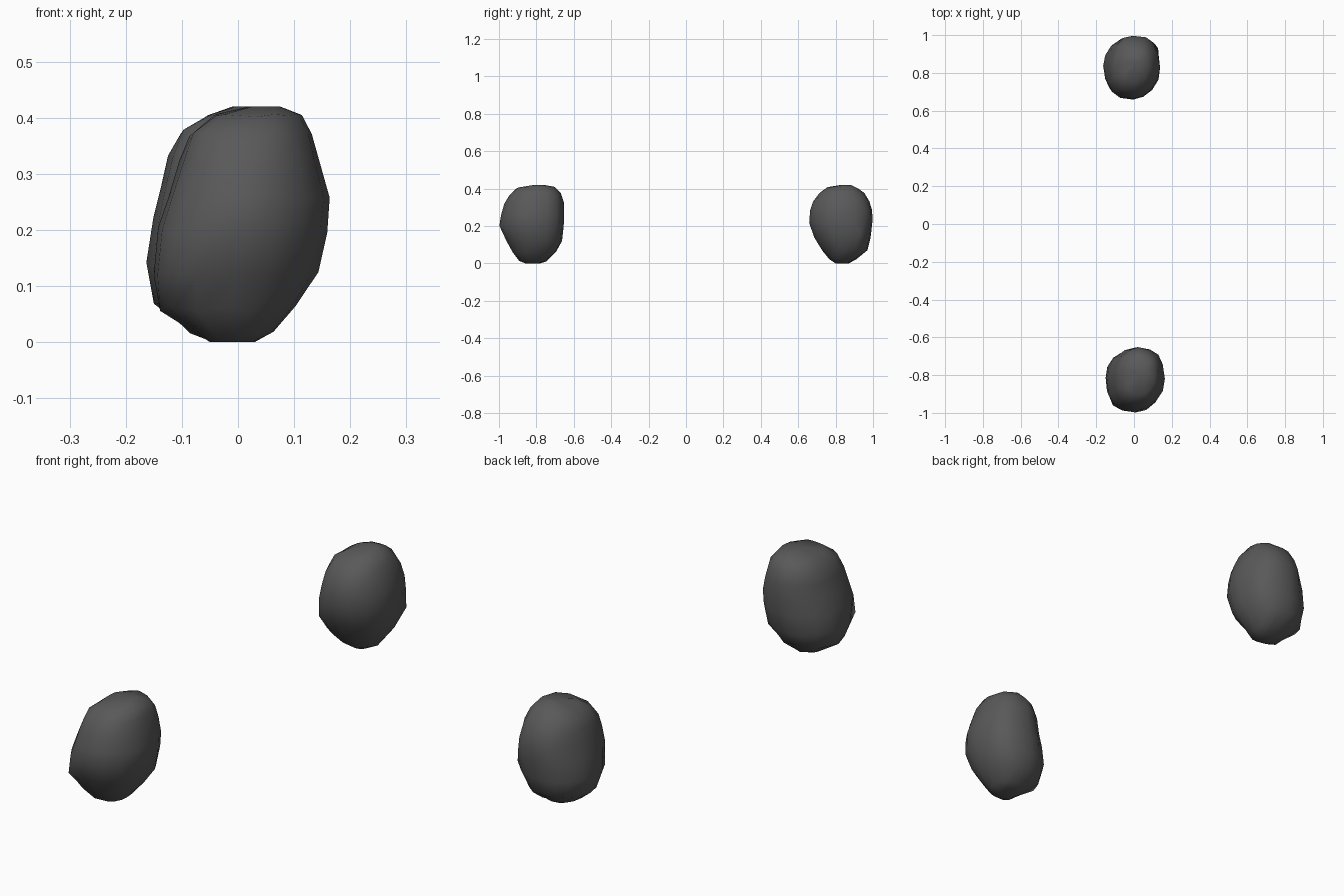
import bpy, bmesh, math, random
from mathutils import Vector

cube = bpy.data.objects.get("Cube")
if cube:
    bpy.data.objects.remove(cube, do_unlink=True)

stone = bpy.data.materials.new("dark grey stone")
stone.use_nodes = True
stone.diffuse_color = (0.1, 0.1, 0.1, 1)
stone.node_tree.nodes["Principled BSDF"].inputs["Base Color"].default_value = (0.1, 0.1, 0.1, 1)

SIDES = 16


def squared(value, power):
    return math.copysign(abs(value) ** power, value)


def boulder(name, rings, full, worn, corner, seed):
    """Loft a rough stone through rings of (height, x min, x max, y min, y max).

    Two opposite corners are full and the other two are worn down."""
    rng = random.Random(seed)
    bm = bmesh.new()
    loops = []
    for index, (z, x0, x1, y0, y1) in enumerate(rings):
        loop = []
        for i in range(SIDES):
            a = math.tau * i / SIDES
            power = 2 / (full if math.sin(2 * a) > 0 else worn)
            rough = 1 - rng.uniform(0, 0.035)
            x = (x0 + x1) / 2 + (x1 - x0) / 2 * squared(math.cos(a), power) * rough
            y = (y0 + y1) / 2 + (y1 - y0) / 2 * squared(math.sin(a), power) * rough
            lift = rng.uniform(-0.005, 0.005) if 0 < index < len(rings) - 1 else 0
            loop.append(bm.verts.new((x, y, z + lift)))
        loops.append(loop)
    for low, high in zip(loops, loops[1:]):
        for i in range(SIDES):
            j = (i + 1) % SIDES
            bm.faces.new((low[i], low[j], high[j], high[i]))
    # Close the ends with fans
    for loop, ring in ((loops[0], rings[0]), (loops[-1], rings[-1])):
        z, x0, x1, y0, y1 = ring
        tip = bm.verts.new(((x0 + x1) / 2, (y0 + y1) / 2, z))
        for i in range(SIDES):
            bm.faces.new((loop[i], loop[(i + 1) % SIDES], tip))
    # Pull out one jutting corner
    target = Vector(corner)
    nearest = min(bm.verts, key=lambda v: (v.co - target).length)
    nearest.co = target
    bmesh.ops.recalc_face_normals(bm, faces=bm.faces)
    for face in bm.faces:
        face.smooth = True
    mesh = bpy.data.meshes.new(name)
    bm.to_mesh(mesh)
    bm.free()
    mesh.materials.append(stone)
    obj = bpy.data.objects.new(name, mesh)
    bpy.context.collection.objects.link(obj)


# Front stone: leaning, with a jutting lower corner
boulder("front_boulder", [
    (0, -0.05, 0.03, -0.86, -0.78),
    (0.015, -0.08, 0.065, -0.895, -0.745),
    (0.06, -0.14, 0.105, -0.93, -0.69),
    (0.12, -0.155, 0.148, -0.965, -0.662),
    (0.2, -0.146, 0.162, -1, -0.65),
    (0.26, -0.128, 0.165, -0.99, -0.65),
    (0.32, -0.108, 0.15, -0.975, -0.652),
    (0.37, -0.088, 0.135, -0.948, -0.667),
    (0.405, -0.045, 0.115, -0.905, -0.697),
    (0.42, 0.02, 0.075, -0.81, -0.76),
], 2.5, 1.95, (-0.112, -0.96, 0.125), 3)

# Back stone: rounder, egg shaped, with a small corner at the rear
boulder("back_boulder", [
    (0, -0.045, 0.02, 0.8, 0.87),
    (0.02, -0.09, 0.06, 0.765, 0.91),
    (0.07, -0.15, 0.1, 0.728, 0.972),
    (0.14, -0.166, 0.135, 0.682, 0.99),
    (0.22, -0.153, 0.143, 0.656, 1),
    (0.28, -0.138, 0.138, 0.66, 1),
    (0.33, -0.125, 0.125, 0.675, 0.985),
    (0.375, -0.105, 0.108, 0.71, 0.955),
    (0.405, -0.06, 0.08, 0.755, 0.92),
    (0.42, -0.01, 0.04, 0.83, 0.88),
], 2.5, 1.95, (0.128, 0.93, 0.16), 8)
